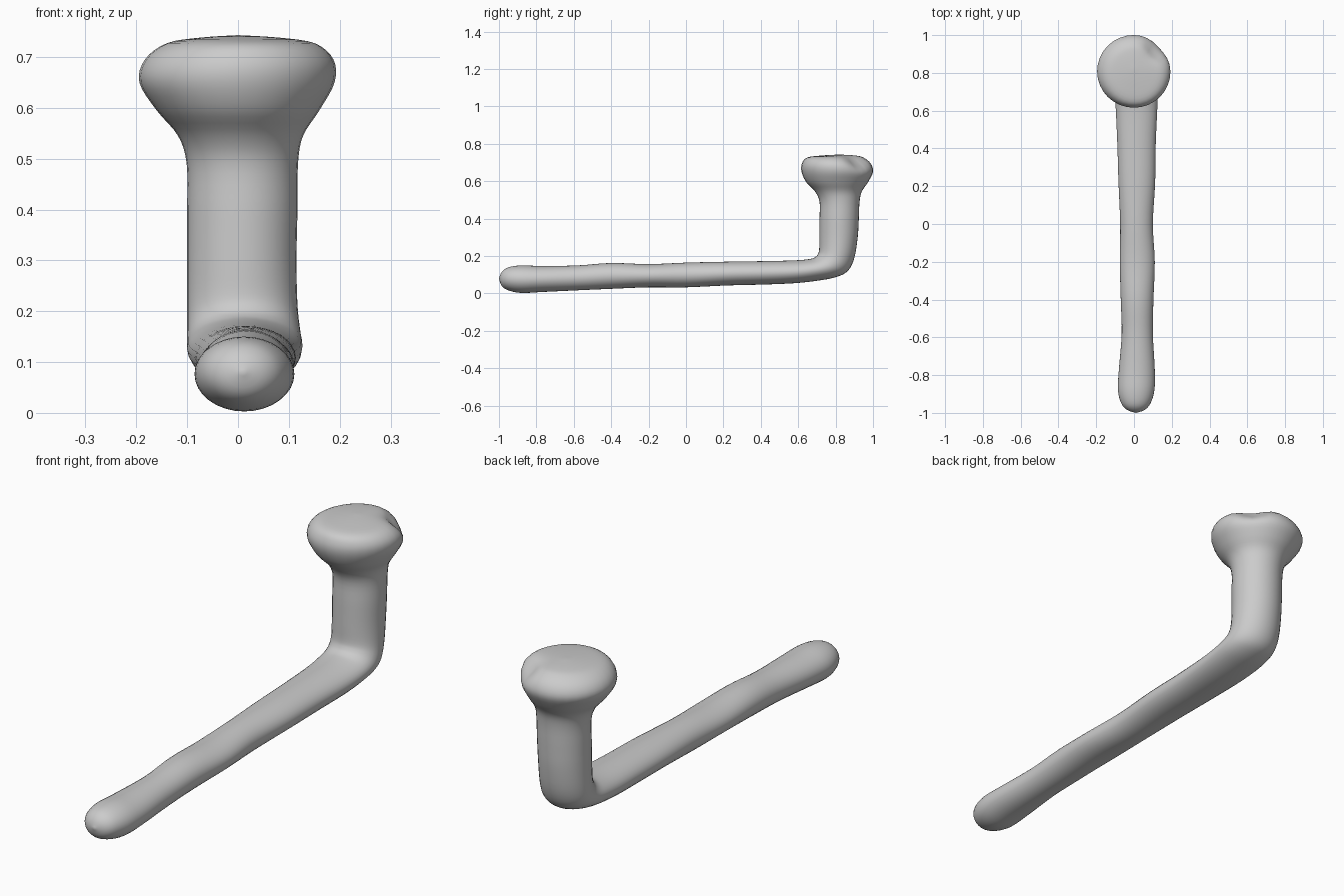
import bpy, bmesh, math
from mathutils import Vector

if "Cube" in bpy.data.objects:
    bpy.data.objects.remove(bpy.data.objects["Cube"], do_unlink=True)

SIDES = 32
STEPS = 4


def make_material(name, value):
    mat = bpy.data.materials.new(name)
    mat.use_nodes = True
    color = (value, value, value, 1)
    mat.diffuse_color = color
    mat.node_tree.nodes["Principled BSDF"].inputs["Base Color"].default_value = color
    return mat


def section(inner, outer, left, right):
    """Cross-section: inner and outer (y, z) points plus its x limits."""
    return Vector((*inner, *outer, left, right))


def upright(z, front, back, left, right):
    return section((front, z), (back, z), left, right)


def rod_slice(y, bottom, top, left, right):
    return section((y, top), (y, bottom), left, right)


def smooth_rows(rows):
    """Catmull-Rom interpolation between neighbouring cross-sections."""
    result = []
    last = len(rows) - 1
    for i in range(last):
        a, b, c, d = (rows[min(max(k, 0), last)] for k in range(i - 1, i + 3))
        for s in range(STEPS):
            t = s / STEPS
            result.append(b + (c - a) * t / 2
                          + (a - b * 2.5 + c * 2 - d / 2) * t ** 2
                          + (b * 3 - a - c * 3 + d) * t ** 3 / 2)
    return result + [rows[last]]


def loft(name, rows, mat):
    bm = bmesh.new()
    rings = []
    for iy, iz, oy, oz, left, right in rows:
        mid = Vector(((left + right) / 2, (iy + oy) / 2, (iz + oz) / 2))
        up = Vector((0, iy - oy, iz - oz)) / 2
        side = Vector(((right - left) / 2, 0, 0))
        angles = [math.tau * k / SIDES for k in range(SIDES)]
        rings.append([bm.verts.new(mid + side * math.cos(a) + up * math.sin(a))
                      for a in angles])
    for low, high in zip(rings, rings[1:]):
        for k in range(SIDES):
            n = (k + 1) % SIDES
            bm.faces.new((low[k], low[n], high[n], high[k]))
    # Shallow dent in the back left shoulder of the knob
    dent = Vector((0.13, 0.93, 0.72))
    for v in bm.verts:
        pull = math.exp(-((v.co - dent).length / 0.065) ** 2)
        v.co += Vector((-0.02, -0.02, -0.018)) * pull
    # Collapse the two end rings to poles
    bmesh.ops.remove_doubles(bm, verts=bm.verts, dist=0.0002)
    bmesh.ops.recalc_face_normals(bm, faces=bm.faces)
    for f in bm.faces:
        f.smooth = True
    mesh = bpy.data.meshes.new(name)
    bm.to_mesh(mesh)
    bm.free()
    mesh.materials.append(mat)
    obj = bpy.data.objects.new(name, mesh)
    bpy.context.collection.objects.link(obj)
    return obj


# Long slightly uneven rod with a rounded front tip
rod = [
    rod_slice(-1, 0.08, 0.08, 0.01, 0.01),
    rod_slice(-0.985, 0.04, 0.115, -0.035, 0.055),
    rod_slice(-0.95, 0.017, 0.14, -0.067, 0.087),
    rod_slice(-0.88, 0.003, 0.15, -0.085, 0.108),
    rod_slice(-0.77, 0.008, 0.147, -0.08, 0.11),
    rod_slice(-0.58, 0.017, 0.15, -0.065, 0.1),
    rod_slice(-0.4, 0.025, 0.163, -0.07, 0.103),
    rod_slice(-0.2, 0.033, 0.157, -0.075, 0.11),
    rod_slice(0, 0.033, 0.165, -0.073, 0.1),
    rod_slice(0.22, 0.043, 0.17, -0.082, 0.112),
    rod_slice(0.42, 0.048, 0.173, -0.088, 0.115),
    rod_slice(0.58, 0.055, 0.177, -0.095, 0.122),
]

# Elbow turning from the rod into the post
elbow = [
    section((0.66, 0.184), (0.7, 0.068), -0.1, 0.126),
    section((0.69, 0.194), (0.8, 0.087), -0.1, 0.126),
    section((0.705, 0.21), (0.865, 0.12), -0.1, 0.122),
    section((0.712, 0.235), (0.9, 0.19), -0.1, 0.117),
]

# Upright post
post = [
    upright(0.3, 0.713, 0.918, -0.1, 0.115),
    upright(0.4, 0.714, 0.924, -0.1, 0.117),
    upright(0.49, 0.714, 0.928, -0.101, 0.118),
]

# Wide rounded knob with a nearly flat top
knob = [
    upright(0.545, 0.69, 0.94, -0.118, 0.128),
    upright(0.595, 0.643, 0.973, -0.16, 0.16),
    upright(0.65, 0.618, 1, -0.194, 0.19),
    upright(0.695, 0.62, 0.988, -0.183, 0.188),
    upright(0.727, 0.648, 0.95, -0.14, 0.152),
    upright(0.738, 0.73, 0.905, -0.075, 0.085),
    upright(0.743, 0.82, 0.82, 0, 0),
]

grey = make_material("plain grey", 0.6)
loft("bent_rod_with_knob", smooth_rows(rod + elbow + post + knob), grey)
